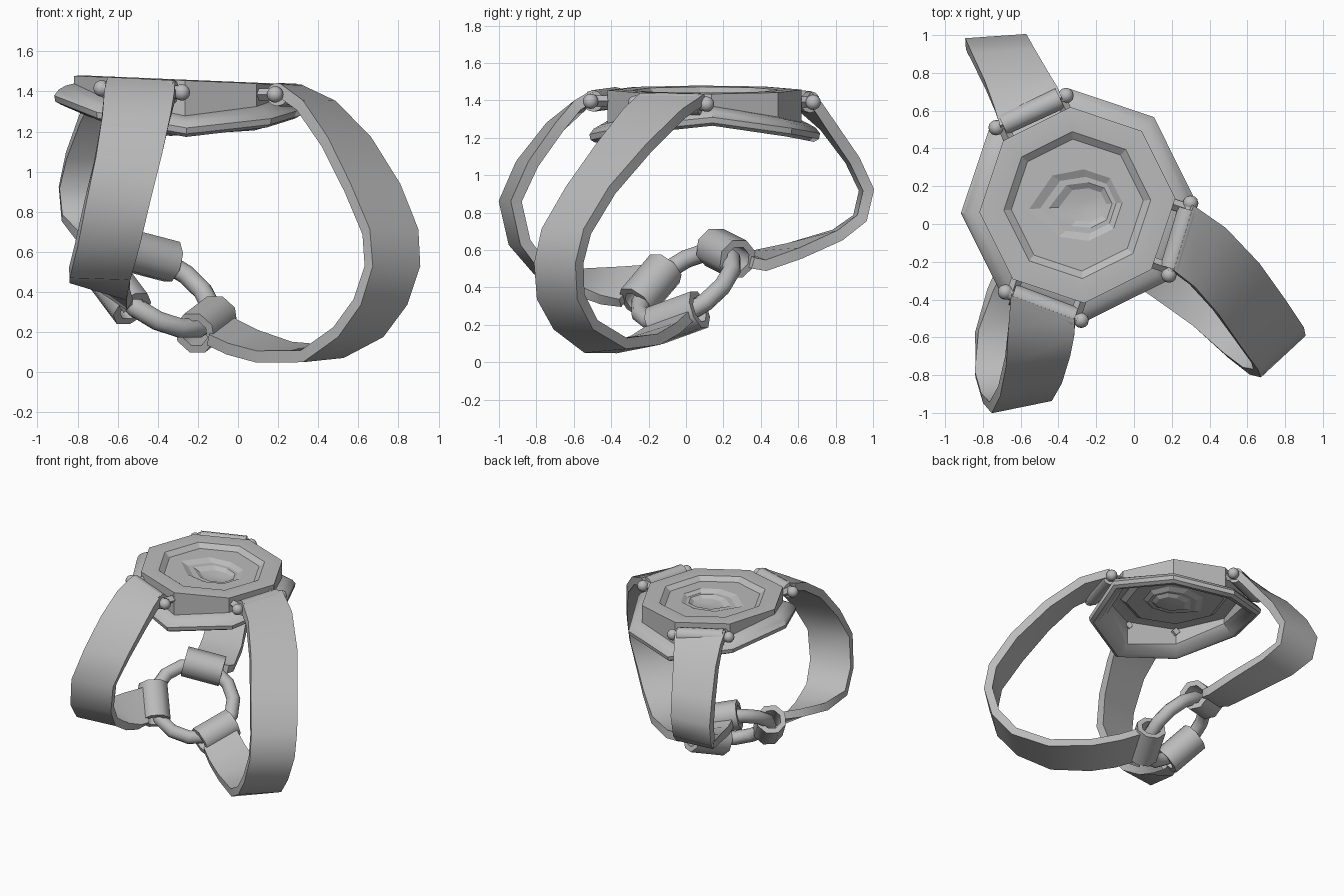
import bpy, bmesh, math
from mathutils import Vector as V, Matrix

cube = bpy.data.objects.get("Cube")
if cube:
    bpy.data.objects.remove(cube, do_unlink=True)

grey = bpy.data.materials.new("plain_grey")
grey.use_nodes = True
grey.diffuse_color = (0.5, 0.5, 0.5, 1)
grey.node_tree.nodes["Principled BSDF"].inputs["Base Color"].default_value = (0.5, 0.5, 0.5, 1)


def finish(name, bm, angle):
    bmesh.ops.recalc_face_normals(bm, faces=bm.faces)
    mesh = bpy.data.meshes.new(name)
    bm.to_mesh(mesh)
    bm.free()
    mesh.materials.append(grey)
    ob = bpy.data.objects.new(name, mesh)
    bpy.context.collection.objects.link(ob)
    bpy.ops.object.select_all(action='DESELECT')
    ob.select_set(True)
    bpy.context.view_layer.objects.active = ob
    bpy.ops.object.shade_smooth_by_angle(angle=math.radians(angle))


def loft(bm, rings, cap=True):
    rows = [[bm.verts.new(p) for p in r] for r in rings]
    n = len(rows[0])
    for a, b in zip(rows, rows[1:]):
        for i in range(n):
            j = (i + 1) % n
            bm.faces.new((a[i], a[j], b[j], b[i]))
    if cap:
        bm.faces.new(rows[0])
        bm.faces.new(rows[-1])


def rod(name, a, b, r, sides=12):
    d = b - a
    m = Matrix.Translation((a + b) / 2) @ d.to_track_quat('Z', 'Y').to_matrix().to_4x4()
    bm = bmesh.new()
    bmesh.ops.create_cone(bm, cap_ends=True, segments=sides, radius1=r, radius2=r,
                          depth=d.length, matrix=m)
    finish(name, bm, 40 if sides > 6 else 20)


def sleeve(name, a, b, outer, inner, sides=8):
    """Hollow tube from a to b."""
    q = (b - a).to_track_quat('Z', 'Y')
    turns = [math.tau * (k + 0.5) / sides for k in range(sides)]
    rings = [[p + q @ V((r * math.cos(t), r * math.sin(t), 0)) for t in turns]
             for p, r in ((a, inner), (a, outer), (b, outer), (b, inner), (a, inner))]
    bm = bmesh.new()
    loft(bm, rings, False)
    bmesh.ops.remove_doubles(bm, verts=bm.verts, dist=0.0001)
    finish(name, bm, 50)


def ball(name, p, r):
    bm = bmesh.new()
    bmesh.ops.create_uvsphere(bm, u_segments=12, v_segments=8, radius=r,
                              matrix=Matrix.Translation(p))
    finish(name, bm, 60)


# Octagonal case: faceted recessed dial, side wall and bent rounded flange
CX, CY = -0.3, 0.1
ANGLES = [math.radians(4 + 45 * k) for k in range(8)]


def top_z(x):
    return 1.456 - 0.042 * (x - CX)


def rim_z(a):
    c = math.cos(a)
    return 1.215 + 0.125 * c * c - 0.035 * c


def top_ring(r, dz, tear=0.0):
    pts = []
    for a in ANGLES:
        s = r * (1 + tear * max(0, -math.cos(a)) ** 3)
        x = CX + tear * 0.08 + s * math.cos(a)
        pts.append((x, CY + s * math.sin(a), top_z(x) + dz))
    return pts


def rim_ring(r, dz):
    return [(CX + r * math.cos(a), CY + r * math.sin(a), rim_z(a) + dz) for a in ANGLES]


dial = [(0.03, -0.08, 0.8), (0.09, -0.07, 0.8), (0.12, -0.05, 0.8), (0.15, -0.05, 0.7),
        (0.19, -0.03, 0.6), (0.35, -0.03, 0), (0.39, 0, 0), (0.46, 0.004, 0)]
plate = [top_ring(*d) for d in dial] + [top_ring(0.52, 0), top_ring(0.49, -0.03)]
plate += [top_ring(r, dz - 0.03, t) for r, dz, t in reversed(dial)]
bm = bmesh.new()
loft(bm, plate)
finish("dial_plate", bm, 12)

flange = [(0.52, 0.065), (0.56, 0.055), (0.595, 0.035), (0.618, 0.005), (0.612, -0.025),
          (0.585, -0.04), (0.55, -0.032), (0.49, 0.03)]
bm = bmesh.new()
loft(bm, [top_ring(0.52, 0)] + [rim_ring(*f) for f in flange] + [top_ring(0.49, -0.03)], False)
finish("case_wall_and_flange", bm, 42)

# Small tilted ring that joins the three straps
RC, RR = V((-0.385, 0.0, 0.405)), 0.285
normal = V((0.6, -0.65, 1)).normalized()
u = V((1, 1, 0.05)).normalized()
v = normal.cross(u)
bpy.ops.mesh.primitive_torus_add(major_segments=14, minor_segments=10, major_radius=RR,
                                 minor_radius=0.05, location=RC,
                                 rotation=normal.to_track_quat('Z', 'Y').to_euler())
ring = bpy.context.object
ring.name = "joining_ring"
ring.data.materials.append(grey)
bpy.ops.object.shade_smooth_by_angle(angle=math.radians(40))


def strap(name, path, w0, w1, w2, width0, width1):
    """Flat band lofted along a path, with the width direction turning on the way."""
    pts = [V(p) for p in path]
    n = len(pts) - 1
    sections = []
    for i, p in enumerate(pts):
        t = i / n
        if t < 0.25:
            w = w0.lerp(w1, t / 0.25)
        elif t < 0.65:
            w = w1.copy()
        else:
            w = w1.lerp(w2, (t - 0.65) / 0.35)
        w.normalize()
        tangent = pts[min(i + 1, n)] - pts[max(i - 1, 0)]
        h = tangent.cross(w).normalized() * 0.03
        w *= (width0 + (width1 - width0) * t) / 2
        sections.append([p + w + h, p - w + h, p - w - h, p + w - h])
    bm = bmesh.new()
    loft(bm, sections)
    finish(name, bm, 50)


# Each strap: bar ends, mid width direction, angle on the ring, centre path
STRAPS = {
    "back": ((-0.73, 0.51, 1.405), (-0.36, 0.68, 1.39), (1, 0.07, 0), 67,
             [(-0.54, 0.58, 1.425), (-0.57, 0.66, 1.37), (-0.62, 0.76, 1.26),
              (-0.69, 0.89, 1.08), (-0.73, 0.965, 0.92), (-0.72, 0.93, 0.77),
              (-0.65, 0.81, 0.68), (-0.54, 0.58, 0.595), (-0.47, 0.38, 0.54)]),
    "side": ((0.185, -0.27, 1.385), (0.3, 0.11, 1.38), (0.73, 0.68, 0), 295,
             [(0.25, -0.07, 1.41), (0.39, -0.17, 1.33), (0.54, -0.33, 1.15),
              (0.67, -0.51, 0.92), (0.76, -0.64, 0.7), (0.77, -0.68, 0.53),
              (0.71, -0.67, 0.35), (0.6, -0.59, 0.2), (0.42, -0.43, 0.09),
              (0.18, -0.26, 0.1), (0.02, -0.16, 0.15)]),
    "front": ((-0.68, -0.36, 1.415), (-0.28, -0.51, 1.395), (0.98, 0.2, 0), 176,
              [(-0.48, -0.43, 1.435), (-0.49, -0.56, 1.38), (-0.51, -0.7, 1.26),
               (-0.55, -0.85, 1.06), (-0.6, -0.94, 0.86), (-0.65, -0.89, 0.64),
               (-0.69, -0.77, 0.49), (-0.69, -0.58, 0.43), (-0.65, -0.4, 0.41)]),
}
for side, (a, b, mid, deg, path) in STRAPS.items():
    a, b = V(a), V(b)
    along = (b - a).normalized()
    # Pin with ball ends, wrapped by the strap end
    rod(side + "_pin", a, b, 0.034)
    rod(side + "_strap_hem", a.lerp(b, 0.09), a.lerp(b, 0.91), 0.058)
    inward = V((CX, CY, 0)) - V(((a.x + b.x) / 2, (a.y + b.y) / 2, 0))
    inward = inward.normalized() * 0.13
    for k, (end, s) in enumerate(((a, 1), (b, -1))):
        ball(f"{side}_pin_ball_{k + 1}", end, 0.041)
        lug = end + along * s * 0.035
        rod(f"{side}_lug_{k + 1}", lug, lug + inward, 0.03, 4)
    # Loop folded around the joining ring, met by the strap end
    t = math.radians(deg)
    hold = RC + RR * (math.cos(t) * u + math.sin(t) * v)
    w2 = math.cos(t) * v - math.sin(t) * u
    if w2.dot(V(mid)) < 0:
        w2 = -w2
    sleeve(side + "_ring_loop", hold - w2 * 0.14, hold + w2 * 0.14, 0.11, 0.07)
    end = hold + (V(path[-1]) - hold).normalized() * 0.085
    strap(side + "_strap", path + [tuple(end)], along, V(mid).normalized(), w2, 0.36, 0.28)
